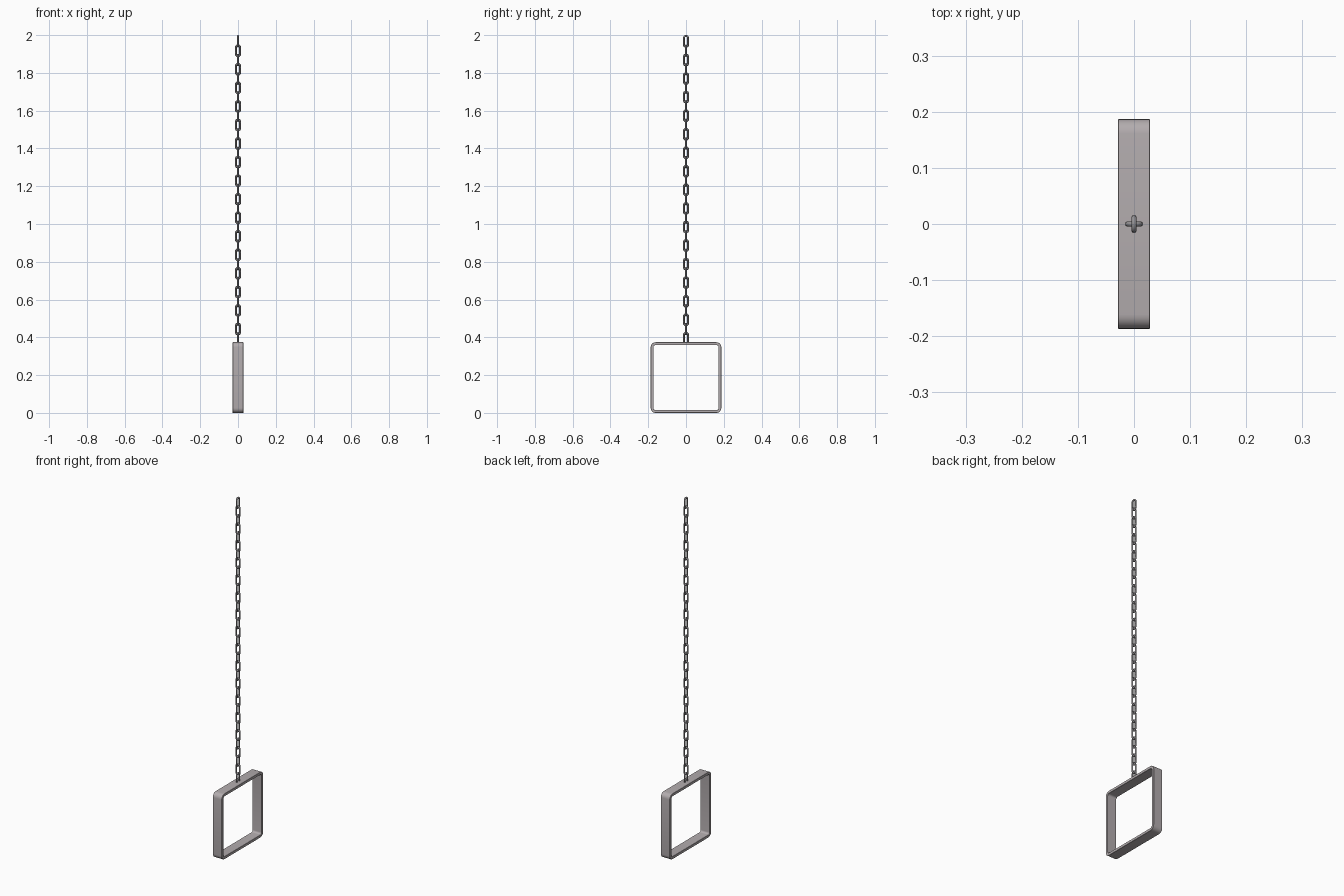
import bpy, bmesh, math

if "Cube" in bpy.data.objects:
    bpy.data.objects.remove(bpy.data.objects["Cube"])

def material(name, rgb):
    m = bpy.data.materials.new(name)
    m.diffuse_color = (*rgb, 1)
    m.use_nodes = True
    m.node_tree.nodes["Principled BSDF"].inputs["Base Color"].default_value = m.diffuse_color
    return m

def rounded_rect(w, h, r, seg):
    """Outline of a rounded rectangle centred on the origin."""
    pts = []
    for i, (sx, sy) in enumerate([(1, 1), (-1, 1), (-1, -1), (1, -1)]):
        for k in range(seg + 1):
            a = math.pi / 2 * (i + k / seg)
            pts.append((sx * (w / 2 - r) + r * math.cos(a),
                        sy * (h / 2 - r) + r * math.sin(a)))
    return pts

def make_object(name, rings, angle, mat):
    """Closed tube: rings of points joined around both directions."""
    bm = bmesh.new()
    vs = [[bm.verts.new(p) for p in ring] for ring in rings]
    n, m = len(vs), len(vs[0])
    for i in range(n):
        for j in range(m):
            a, b = vs[i], vs[(i + 1) % n]
            bm.faces.new((a[j], b[j], b[(j + 1) % m], a[(j + 1) % m]))
    bmesh.ops.recalc_face_normals(bm, faces=bm.faces)
    me = bpy.data.meshes.new(name)
    bm.to_mesh(me)
    bm.free()
    me.materials.append(mat)
    ob = bpy.data.objects.new(name, me)
    bpy.context.collection.objects.link(ob)
    bpy.ops.object.select_all(action='DESELECT')
    bpy.context.view_layer.objects.active = ob
    ob.select_set(True)
    bpy.ops.object.shade_smooth_by_angle(angle=math.radians(angle))
    return ob

frame_metal = material("frame_metal", (0.45, 0.415, 0.425))
chain_metal = material("chain_metal", (0.29, 0.28, 0.29))

# Square hanging frame: flat bar with tiny chamfers bent into a rounded square
SIZE, HALF_DEPTH, WALL, CH = 0.374, 0.0285, 0.015, 0.001

def frame_ring(x, inset):
    s = SIZE - 2 * inset
    return [(x, y, z + SIZE / 2) for y, z in rounded_rect(s, s, 0.026 - inset, 6)]

D = HALF_DEPTH
section = [(-D + CH, 0), (D - CH, 0), (D, CH), (D, WALL - CH),
           (D - CH, WALL), (-D + CH, WALL), (-D, WALL - CH), (-D, CH)]
make_object("hanging_frame", [frame_ring(x, i) for x, i in section], 35, frame_metal)

# Chain link: round wire swept along a rounded rectangle in the YZ plane
LENGTH, WIDTH, WIRE, SIDES, COUNT = 0.067, 0.032, 0.0048, 8, 33

def link_ring(a):
    d = WIRE * (1 - math.cos(a))
    return [(WIRE * math.sin(a), y, z) for y, z in
            rounded_rect(WIDTH - 2 * d, LENGTH - 2 * d, 0.0152 - d, 4)]

link = make_object("chain_link",
                   [link_ring(2 * math.pi * k / SIDES) for k in range(SIDES)],
                   60, chain_metal)

# Alternate links turned a quarter, from the top down to the frame
top_z = 2 - LENGTH / 2
pitch = (top_z - 0.395) / (COUNT - 1)
for i in range(COUNT):
    ob = link if i == 0 else link.copy()
    if i:
        bpy.context.collection.objects.link(ob)
    ob.name = f"chain_link_{i + 1}"
    ob.location = (0, 0, top_z - i * pitch)
    ob.rotation_euler = (0, 0, math.pi / 2 * (i % 2))
